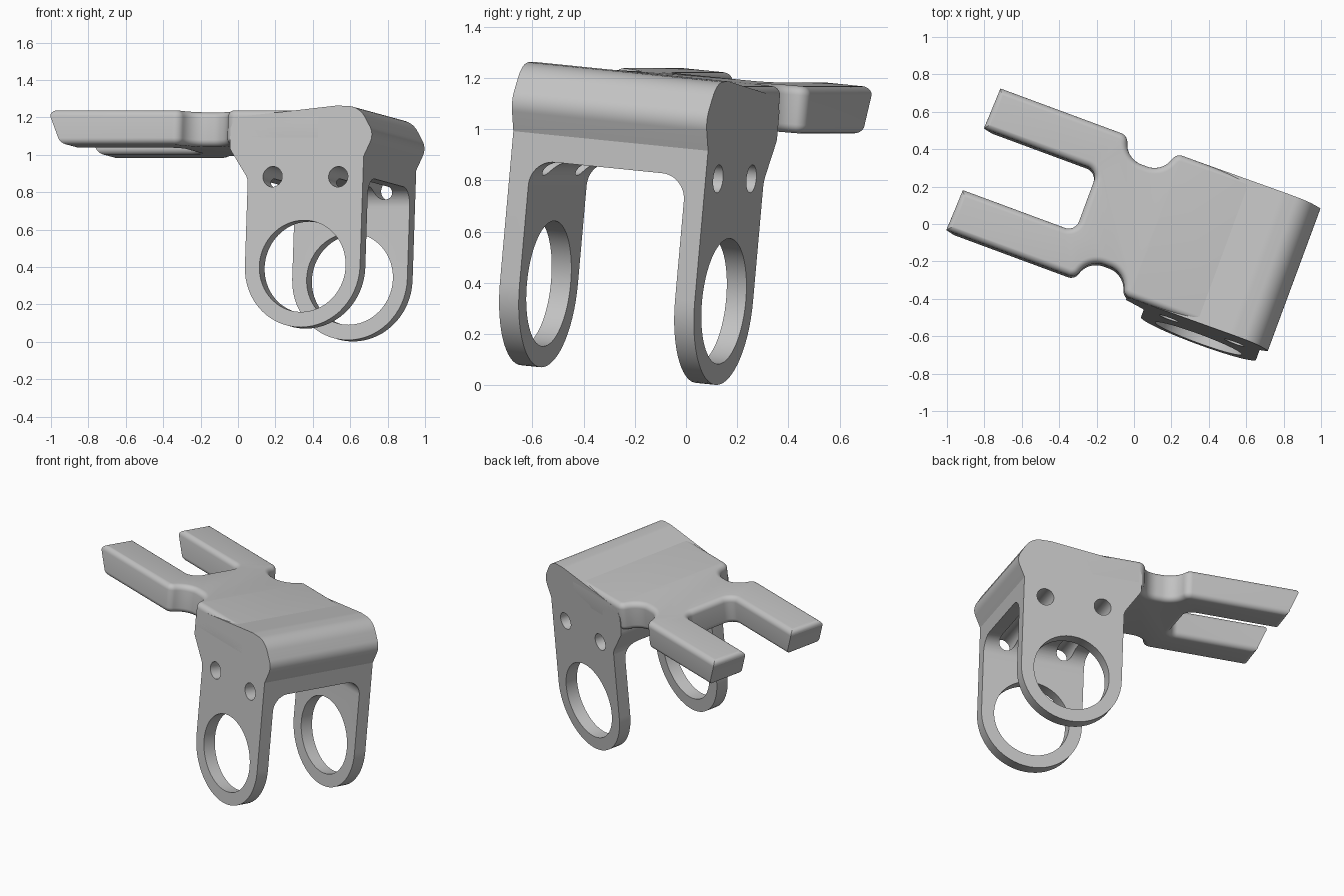
import bpy, bmesh, math
from mathutils import Matrix, Vector

if "Cube" in bpy.data.objects:
    bpy.data.objects.remove(bpy.data.objects["Cube"])

grey = bpy.data.materials.new("plain_grey")
grey.use_nodes = True
COLOUR = (0.54, 0.54, 0.54, 1)
grey.diffuse_color = COLOUR
grey.node_tree.nodes["Principled BSDF"].inputs["Base Color"].default_value = COLOUR

# The bracket is modelled upright, then turned and tilted as a whole
PLACE = (Matrix.Translation((0.01, 0.028, 1.203))
         @ Matrix.Rotation(math.radians(-20.3), 4, 'Z')
         @ Matrix.Rotation(math.radians(-5.4), 4, 'X'))

HALF = 0.407          # half the width across the legs
LEG_MID = 0.536       # centre line of the legs
LEG_R = 0.328
RING_Z = -0.84


def rounded(corners):
    """Turn (x, y, radius) corners into an outline with filleted corners."""
    out = []
    for i, (x, y, r) in enumerate(corners):
        p = Vector((x, y))
        if r == 0:
            out.append(p)
            continue
        a = (Vector(corners[i - 1][:2]) - p).normalized()
        b = (Vector(corners[(i + 1) % len(corners)][:2]) - p).normalized()
        half = a.angle(b) / 2
        start, end = p + a * r / math.tan(half), p + b * r / math.tan(half)
        centre = p + (a + b).normalized() * r / math.sin(half)
        turn = math.pi - 2 * half
        steps = max(3, round(turn / math.radians(6)))
        sweep = (start - centre).angle_signed(end - centre)
        for k in range(steps + 1):
            t = -sweep * k / steps
            out.append(centre + Matrix.Rotation(t, 2) @ (start - centre))
    return out


def prism(name, outline, to3d, lo, hi):
    """Extrude an outline between two depths; to3d maps (a, b, depth) to a point."""
    bm = bmesh.new()
    rings = [[bm.verts.new(to3d(p.x, p.y, d)) for p in outline] for d in (lo, hi)]
    n = len(outline)
    bm.faces.new(rings[0])
    bm.faces.new(rings[1])
    for i in range(n):
        j = (i + 1) % n
        bm.faces.new((rings[0][i], rings[0][j], rings[1][j], rings[1][i]))
    bmesh.ops.recalc_face_normals(bm, faces=bm.faces)
    mesh = bpy.data.meshes.new(name)
    bm.to_mesh(mesh)
    bm.free()
    mesh.materials.append(grey)
    obj = bpy.data.objects.new(name, mesh)
    bpy.context.collection.objects.link(obj)
    return obj


def select(obj):
    bpy.ops.object.select_all(action='DESELECT')
    obj.select_set(True)
    bpy.context.view_layer.objects.active = obj


def cut(obj, cutter):
    mod = obj.modifiers.new("cut", 'BOOLEAN')
    mod.operation, mod.solver, mod.object = 'DIFFERENCE', 'EXACT', cutter
    select(obj)
    bpy.ops.object.modifier_apply(modifier=mod.name)
    bpy.data.objects.remove(cutter)


def finish(obj):
    select(obj)
    bpy.ops.object.shade_smooth_by_angle(angle=math.radians(17))
    obj.matrix_world = PLACE


def across(u, w, d):
    return (u, d, w)


def along(v, w, d):
    return (d, v, w)


def flat(u, v, d):
    return (u, v, d)


# Bridge and legs: one side profile, with a humped top and round leg ends
left, right, foot = LEG_MID - LEG_R, LEG_MID + LEG_R, RING_Z - LEG_R
side = rounded([
    (0.125, -0.04, 0), (0.5, 0, 0), (0.70, 0.022, 0.2), (0.83, 0.018, 0.12),
    (0.918, -0.13, 0.09), (right, -0.25, 0),
    (right, foot, LEG_R - 0.001), (left, foot, LEG_R - 0.001),
    (left, -0.37, 0.08), (0.1, -0.21, 0.04), (0.1, -0.1, 0)])
bridge = prism("bridge_and_legs", side, across, -HALF, HALF)

# Gap between the legs, rounded at its roof
INNER, ROOF = HALF - 0.082, -0.355
gap = rounded([(-INNER, -1.4, 0), (INNER, -1.4, 0),
               (INNER, ROOF, 0.1), (-INNER, ROOF, 0.1)])
cut(bridge, prism("gap_cutter", gap, along, -0.3, 1.3))


# Round holes through both legs
def drill(u, w, r, steps):
    circle = [Vector((u + r * math.cos(a), w + r * math.sin(a)))
              for a in (math.tau * k / steps for k in range(steps))]
    cut(bridge, prism("hole_cutter", circle, across, -0.6, 0.6))


drill(LEG_MID, RING_Z, 0.246, 72)
for sign in (-1, 1):
    drill(LEG_MID + sign * 0.187, -0.36, 0.055, 32)
finish(bridge)

# Fork plate: two prongs, a slot and a waist notch on each side
half_outline = [
    (-0.28, 0.175, 0.06), (-0.93, 0.175, 0), (-0.93, HALF, 0),
    (-0.197, HALF, 0.05), (-0.155, 0.287, 0.115), (0.038, 0.287, 0.115),
    (0.085, HALF, 0.05), (0.6, HALF, 0)]
mirrored = [(u, -v, r) for u, v, r in reversed(half_outline)]
plate = prism("fork_plate", rounded(half_outline + mirrored), flat, -0.185, 0)

# Slant the prong tips and round the upper and lower rims
bm = bmesh.new()
bm.from_mesh(plate.data)
caps = [f for f in bm.faces if abs(f.normal.z) > 0.9]
for v in bm.verts:
    if v.co.x < -0.9 and v.co.z < -0.1:
        v.co.x += 0.06
rims = list({e for f in caps for e in f.edges})
bmesh.ops.bevel(bm, geom=rims, offset=0.035, offset_type='OFFSET', segments=7,
                profile=0.5, affect='EDGES', clamp_overlap=False)
bm.to_mesh(plate.data)
bm.free()
finish(plate)
